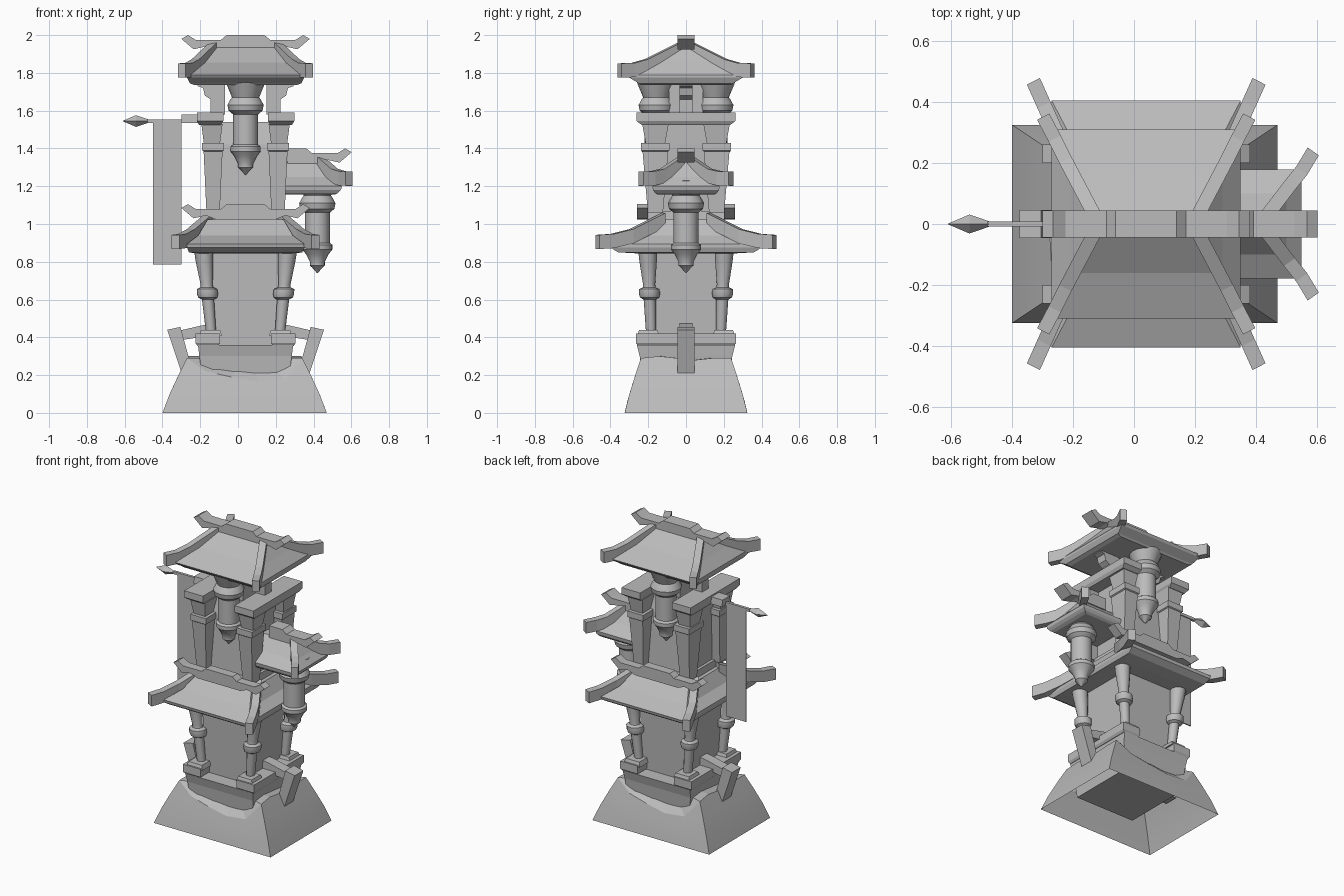
import bpy, math
from mathutils import Vector

cube = bpy.data.objects.get("Cube")
if cube:
    bpy.data.objects.remove(cube)

stone = bpy.data.materials.new("stone_grey")
stone.use_nodes = True
GREY = (0.5, 0.5, 0.5, 1)
stone.diffuse_color = GREY
stone.node_tree.nodes["Principled BSDF"].inputs["Base Color"].default_value = GREY

CX = 0.04                      # tower axis
SIDES = (-1, 1)
CORNERS = [(sx, sy) for sx in SIDES for sy in SIDES]


def loft(name, rings, caps=(True, True), smooth=False):
    """Skin a list of equal-length rings of points."""
    n = len(rings[0])
    verts = [p for ring in rings for p in ring]
    faces = [(k * n + i, k * n + (i + 1) % n, (k + 1) * n + (i + 1) % n, (k + 1) * n + i)
             for k in range(len(rings) - 1) for i in range(n)]
    if caps[0]:
        faces.append(tuple(reversed(range(n))))
    if caps[1]:
        faces.append(tuple(range(len(verts) - n, len(verts))))
    mesh = bpy.data.meshes.new(name)
    mesh.from_pydata(verts, [], faces)
    mesh.materials.append(stone)
    obj = bpy.data.objects.new(name, mesh)
    bpy.context.collection.objects.link(obj)
    bpy.ops.object.select_all(action='DESELECT')
    obj.select_set(True)
    bpy.context.view_layer.objects.active = obj
    bpy.ops.object.mode_set(mode='EDIT')
    bpy.ops.mesh.select_all(action='SELECT')
    if all(caps):
        bpy.ops.mesh.normals_make_consistent(inside=False)
    bpy.ops.object.mode_set(mode='OBJECT')
    if smooth:
        bpy.ops.object.shade_smooth_by_angle(angle=math.radians(35))
    return obj


def rect(x0, x1, y0, y1, z):
    return [(x0, y0, z), (x1, y0, z), (x1, y1, z), (x0, y1, z)]


def block(name, x, y, levels):
    """Stacked box, levels are (z, half x, half y)."""
    return loft(name, [rect(x - a, x + a, y - b, y + b, z) for z, a, b in levels])


def bar(name, path, width, height):
    """Bar with upright rectangular section along a path."""
    path = [Vector(p) for p in path]
    run = path[-1] - path[0]
    side = Vector((-run.y, run.x, 0)).normalized() * width / 2
    up = Vector((0, 0, height / 2))
    return loft(name, [[p - side - up, p + side - up, p + side + up, p - side + up] for p in path])


def plate(name, outline, y, half):
    """Outline in x and z, given thickness along y."""
    return loft(name, [[(x, y + s * half, z) for x, z in outline] for s in SIDES])


def lathe(name, x, y, profile, n=12, lean=(0, 0)):
    """Turned shape; the axis may lean from the first to the last level."""
    z0, z1 = profile[0][0], profile[-1][0]
    rings = []
    for z, r in profile:
        t = (z - z0) / (z1 - z0)
        rings.append([(x + lean[0] * t + r * math.cos(math.tau * i / n),
                       y + lean[1] * t + r * math.sin(math.tau * i / n), z) for i in range(n)])
    return loft(name, rings, smooth=True)


def lantern(name, x, y, z):
    lathe(name, x, y, [(z - d, r) for d, r in (
        (0, .105), (.08, .072), (.09, .08), (.12, .096), (.15, .09), (.17, .066), (.33, .066),
        (.34, .08), (.365, .08), (.39, .06), (.43, .04), (.45, .04), (.46, .028), (.49, .002))], 16)


RIDGE = [(0, .08), (.10, .08), (.13, .055), (.265, .055), (.305, .08), (.34, .06),
         (.275, .005), (.21, .02), (.16, 0), (0, 0)]


def ridge_board(name, x, y, z, half, both=True):
    outline = [(x + a, z + b) for a, b in RIDGE]
    if both:
        outline += [(x - a, z + b) for a, b in reversed(RIDGE[1:-1])]
    plate(name, outline, y, half)


# Hollow rock mound whose rim dips at front and back
STEPS = 5
FRONT_RIM = [.29, .22, .19, .165, .18, .23]
SIDE_RIM = [.29, .3, .29, .28, .29, .3]


def mound_point(u, v, h):
    t = min(h / .3, 1) ** 1.15
    hx, hy = .435 + (.30 - .435) * t, .325 + (.235 - .325) * t
    return (.035 + u * hx, v * hy, h)


edge = []
for i in range(STEPS):
    f = 2 * i / STEPS - 1
    edge += [(0, i, (f, -1)), (1, i, (1, f)), (2, i, (-f, 1)), (3, i, (-1, -f))]
edge.sort(key=lambda e: (e[0], e[1]))
rims = [(FRONT_RIM if s % 2 == 0 else SIDE_RIM)[i] for s, i, p in edge]
loft("rock_mound", [[mound_point(*p, h * k) for (s, i, p), h in zip(edge, rims)]
                    for k in (0, .35, .7, 1)], caps=(False, False), smooth=True)
loft("rock_top", [[mound_point(*p, h) for (s, i, p), h in zip(edge, rims)],
                  [(CX + p[0] * .2, p[1] * .2, max(h, .25)) for (s, i, p), h in zip(edge, rims)]],
     caps=(False, False))

# Foundation
block("foundation", CX, 0, [(.12, .22, .23), (.30, .245, .245), (.36, .252, .26)])
for sx in SIDES:
    block("foundation_beam", CX + sx * .20, 0, [(.355, .055, .255), (.37, .065, .265), (.42, .065, .265)])
    # Braced arms on both sides
    plate("arm", [(CX + sx * a, z) for a, z in ((.12, .42), (.12, .48), (.20, .47), (.375, .43), (.375, .38))],
          0, .035)
    plate("arm_leg", [(CX + sx * a, z) for a, z in ((.345, .455), (.415, .44), (.335, .20), (.275, .20))],
          0, .046)

# Lower storey
block("lower_body", CX, 0, [(.35, .165, .165), (.87, .185, .18)])
for sx, sy in CORNERS:
    block("column_foot", CX + sx * .185, sy * .20, [(.41, .06, .058), (.44, .05, .048)])
    lathe("lower_column", CX + sx * .183, sy * .185,
          [(.43, .027), (.60, .032), (.61, .05), (.63, .056), (.655, .054), (.665, .034),
           (.68, .032), (.80, .046), (.86, .05)], 12, lean=(sx * .04, sy * .018))


def roof(name, levels):
    """Levels are (x0, x1, half y, z) from the underside up to the ridge."""
    loft(name, [rect(x0, x1, -hy, hy, z) for x0, x1, hy, z in levels])


def centred(levels):
    return [(CX - a, CX + a, b, z) for a, b, z in levels]


# Lower roof
roof("lower_roof", centred([(.27, .27, .845), (.30, .36, .85), (.31, .40, .875), (.31, .405, .895),
                            (.25, .29, .94), (.20, .20, 1.025)]))
for sx, sy in CORNERS:
    bar("lower_hip", [(CX + sx * a, sy * b, z) for a, b, z in
                      ((.19, .12, 1.02), (.29, .29, .935), (.335, .39, .91), (.37, .468, .905))], .048, .075)
for sy in SIDES:
    ridge_board("lower_ridge", CX, sy * .23, 1.025, .03)

# Upper storey
block("upper_plinth", CX, 0, [(.98, .18, .20), (1.07, .17, .20)])
block("upper_body", CX, 0, [(1.05, .15, .15), (1.42, .165, .13), (1.54, .165, .10)])
for sx, sy in CORNERS:
    block("upper_column", CX + sx * .172, sy * .162, [(1.06, .035, .04), (1.385, .05, .068),
                                                      (1.39, .058, .075), (1.43, .058, .075)])
    block("column_capital", CX + sx * .178, sy * .162, [(1.42, .042, .05), (1.53, .056, .07)])
for sx in SIDES:
    block("upper_beam", CX + sx * .188, 0, [(1.525, .058, .235), (1.545, .07, .262), (1.59, .07, .262)])
    plate("roof_bracket", [(CX + sx * a, z) for a, z in
                           ((.11, 1.58), (.185, 1.58), (.185, 1.66), (.215, 1.68), (.225, 1.72),
                            (.255, 1.73), (.255, 1.76), (.11, 1.76))], 0, .035)
block("roof_core", CX, 0, [(1.5, .06, .09), (1.76, .06, .09)])
for sy in SIDES:
    lantern("hanging_lantern", CX, sy * .155, 1.75)

# Upper roof
roof("upper_roof", centred([(.27, .24, 1.735), (.295, .25, 1.745), (.31, .30, 1.775), (.31, .31, 1.79),
                            (.25, .16, 1.855), (.18, .035, 1.94)]))
for sx, sy in CORNERS:
    bar("upper_hip", [(CX + sx * a, sy * b, z) for a, b, z in
                      ((.165, .02, 1.93), (.265, .21, 1.835), (.30, .28, 1.815), (.338, .352, 1.813))], .045, .075)
ridge_board("upper_ridge", CX, 0, 1.92, .045)

# Side roof with its lantern
roof("side_roof", [(.2, .51, .15, 1.155), (.2, .53, .165, 1.165), (.2, .545, .175, 1.18), (.2, .55, .178, 1.20),
                   (.2, .50, .10, 1.25), (.2, .44, .03, 1.33)])
for sy in SIDES:
    bar("side_hip", [(.43, sy * .02, 1.325), (.51, sy * .125, 1.255), (.55, sy * .175, 1.242),
                     (.588, sy * .238, 1.24)], .045, .075)
ridge_board("side_ridge", .262, 0, 1.32, .045, both=False)
lantern("side_lantern", .42, 0, 1.23)

# Banner on a spear
block("spear_socket", -.20, 0, [(1.535, .10, .045), (1.58, .10, .04)])
bar("spear_shaft", [(-.48, 0, 1.545), (-.2, 0, 1.545)], .018, .018)
loft("spear_head", [[(x, r * math.cos(a), 1.545 + r * math.sin(a)) for a in
                     (0, math.pi / 2, math.pi, math.pi * 1.5)] for x, r in
                    ((-.61, .001), (-.54, .031), (-.475, .009))])
block("banner", -.375, 0, [(.785, .075, .004), (1.535, .075, .004)])
